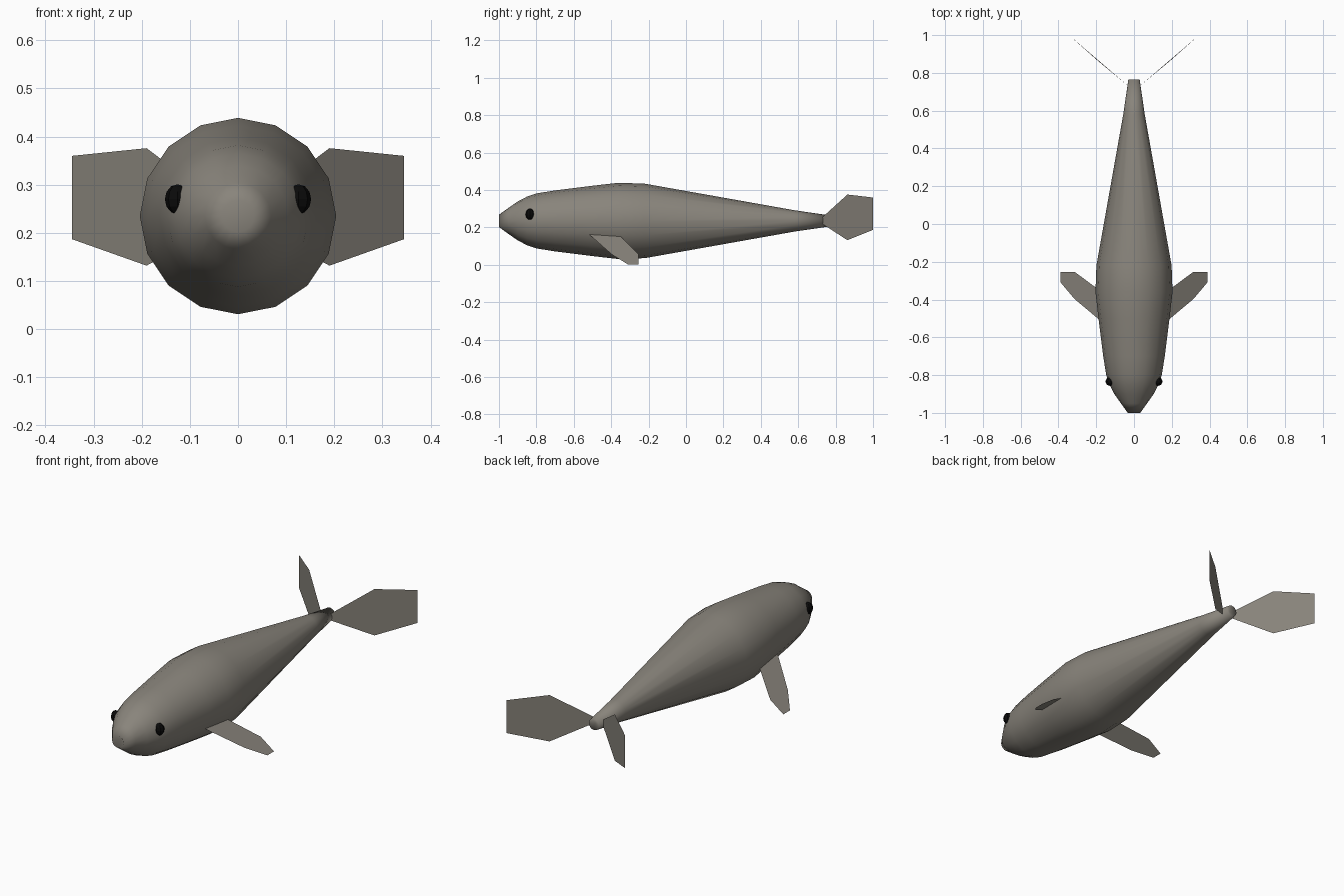
import bpy, bmesh, math
from mathutils import Matrix

if "Cube" in bpy.data.objects:
    bpy.data.objects.remove(bpy.data.objects["Cube"])


def material(name, col):
    m = bpy.data.materials.new(name)
    m.diffuse_color = (*col, 1)
    m.use_nodes = True
    m.node_tree.nodes["Principled BSDF"].inputs["Base Color"].default_value = m.diffuse_color
    return m


SKIN = material("grey brown skin", (0.25, 0.232, 0.2))
BLACK = material("eye black", (0.003, 0.003, 0.003))
CZ = 0.235          # height of the body axis
SIDES = 16


def finish(bm, name, mat, smooth=False):
    me = bpy.data.meshes.new(name)
    for f in bm.faces:
        f.smooth = smooth
    bm.to_mesh(me)
    bm.free()
    ob = bpy.data.objects.new(name, me)
    me.materials.append(mat)
    bpy.context.collection.objects.link(ob)
    return ob


# body: rings along y, with small dished ends (mouth and tail stump)
profile = [(-1.0, 0.033), (-0.95, 0.069), (-0.9, 0.104), (-0.85, 0.13),
           (-0.8, 0.147), (-0.7, 0.163), (-0.5, 0.188), (-0.36, 0.204),
           (-0.22, 0.199), (0.58, 0.057), (0.765, 0.03)]
bm = bmesh.new()
rings = []
for y, r in profile:
    rings.append([bm.verts.new((r * math.cos(2 * math.pi * i / SIDES), y,
                                CZ + r * math.sin(2 * math.pi * i / SIDES)))
                  for i in range(SIDES)])
for a, b in zip(rings, rings[1:]):
    for i in range(SIDES):
        j = (i + 1) % SIDES
        bm.faces.new((a[i], a[j], b[j], b[i]))
for ring, y in ((rings[0], -0.97), (rings[-1], 0.75)):
    c = bm.verts.new((0, y, CZ))
    for i in range(SIDES):
        bm.faces.new((ring[i], ring[(i + 1) % SIDES], c))
bmesh.ops.recalc_face_normals(bm, faces=bm.faces)
finish(bm, "body", SKIN, True)


# thin one-sheet fins
def sheet(name, pts, side):
    bm = bmesh.new()
    bm.faces.new([bm.verts.new((side * x, y, z)) for x, y, z in pts])
    finish(bm, name, SKIN)


def pectoral_z(x):
    return 0.002 + (0.388 - x) * 0.74


pectoral = [(0.15, -0.535), (0.315, -0.397), (0.388, -0.31),
            (0.388, -0.255), (0.312, -0.255), (0.15, -0.375)]
fluke = [(0.012, 0.715, 0.228), (0.19, 0.863, 0.132), (0.345, 1.0, 0.187),
         (0.345, 1.0, 0.36), (0.19, 0.863, 0.376), (0.012, 0.715, 0.242)]

for side, word in ((-1, "left"), (1, "right")):
    sheet(word + "_side_fin", [(x, y, pectoral_z(x)) for x, y in pectoral], side)
    sheet(word + "_tail_fin", fluke, side)
    # faceted eye
    bm = bmesh.new()
    mat = (Matrix.Translation((side * 0.126, -0.834, 0.27))
           @ Matrix.Diagonal((0.026, 0.024, 0.031, 1)))
    bmesh.ops.create_uvsphere(bm, u_segments=8, v_segments=6, radius=1, matrix=mat)
    finish(bm, word + "_eye", BLACK)
